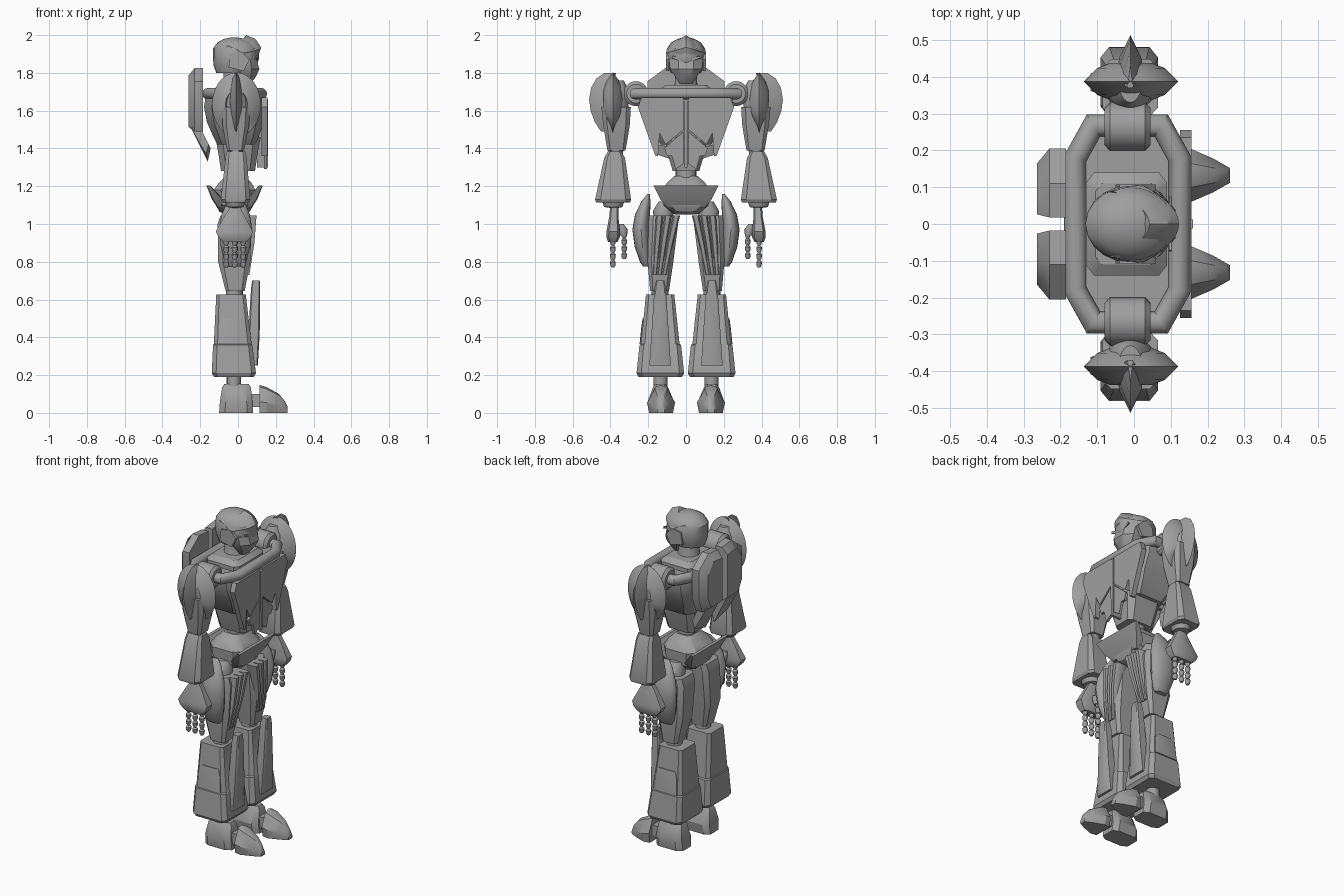
import bpy, bmesh, math
from mathutils import Vector

grey = bpy.data.materials.new("steel_grey")
grey.diffuse_color = (0.35, 0.35, 0.35, 1)


def finish(name, bm, mirror):
    bmesh.ops.remove_doubles(bm, verts=bm.verts, dist=1e-5)
    bmesh.ops.recalc_face_normals(bm, faces=bm.faces)
    me = bpy.data.meshes.new(name)
    bm.to_mesh(me)
    bm.free()
    me.materials.append(grey)
    ob = bpy.data.objects.new(name, me)
    bpy.context.collection.objects.link(ob)
    bpy.ops.object.select_all(action='DESELECT')
    ob.select_set(True)
    bpy.context.view_layer.objects.active = ob
    bpy.ops.object.shade_smooth_by_angle(angle=math.radians(32))
    if mirror:
        m = ob.modifiers.new("mirror", 'MIRROR')
        m.use_axis = (False, True, False)
        m.use_mirror_merge = False
    return ob


def skin(name, rings, mirror=False, closed=False):
    """Join rings of points into a closed skin."""
    bm = bmesh.new()
    vs = [[bm.verts.new(p) for p in r] for r in rings]
    n = len(vs[0])
    pairs = list(zip(vs, vs[1:])) + ([(vs[-1], vs[0])] if closed else [])
    for a, b in pairs:
        for i in range(n):
            j = (i + 1) % n
            bm.faces.new((a[i], a[j], b[j], b[i]))
    if not closed:
        bm.faces.new(vs[0])
        bm.faces.new(vs[-1])
    return finish(name, bm, mirror)


def loft(name, secs, c=0.3, mirror=False, n=20):
    """Stack sections (z, cx, cy, hx, hy); c = corner cut, None = ellipse."""
    if c is None:
        shape = [(math.cos(t * math.tau / n), math.sin(t * math.tau / n)) for t in range(n)]
    else:
        k = 1 - c
        shape = [(1, -k), (1, k), (k, 1), (-k, 1), (-1, k), (-1, -k), (-k, -1), (k, -1)]
    return skin(name, [[(cx + hx * u, cy + hy * v, z) for u, v in shape]
                       for z, cx, cy, hx, hy in secs], mirror)


def prism(name, pts, a, b, axis, mirror=False):
    """Outline in the other two axes, extruded from a to b."""
    f = (lambda p, t: (t, p[0], p[1])) if axis == 'x' else (lambda p, t: (p[0], t, p[1]))
    return skin(name, [[f(p, a) for p in pts], [f(p, b) for p in pts]], mirror)


# head: helmet, face mask, brow crest, eyes, ear discs, neck
loft("helmet", [(1.80, -.03, 0, .085, .08), (1.84, -.015, 0, .115, .10), (1.88, -.01, 0, .122, .105),
                (1.93, -.012, 0, .12, .10), (1.96, -.015, 0, .095, .08), (1.98, -.02, 0, .055, .045),
                (1.987, -.02, 0, .02, .015)], None)
loft("face_mask", [(1.743, .045, 0, .02, .035), (1.78, .045, 0, .05, .058), (1.82, .04, 0, .073, .085),
                   (1.87, .035, 0, .065, .09)], .55)
rings = []
for i in range(-8, 9):
    s = i / 8
    x, y = .122 - .10 * s * s, .106 * s
    top, low = 2.0 - .055 * abs(s), 1.905 - .03 * abs(s)
    rings.append([(x - .08, y * .85, top), (x - .03, y * .96, top - .02), (x, y, low + .03),
                  (x - .01, y, low), (x - .035, y * .9, low), (x - .1, y * .8, top - .03)])
skin("brow_crest", rings)
prism("eye", [(.015, 1.872), (.07, 1.89), (.075, 1.878), (.025, 1.86)], .095, .102, 'x', True)
prism("ear_plate", [(-.05, 1.83), (.03, 1.81), (.06, 1.87), (.02, 1.91), (-.04, 1.9)], .09, .107, 'y', True)
loft("neck", [(1.70, -.02, 0, .075, .075), (1.74, -.02, 0, .06, .06), (1.82, -.02, 0, .055, .055)], None)
loft("neck_base", [(1.66, -.02, 0, .11, .14), (1.71, -.02, 0, .11, .14), (1.735, -.02, 0, .085, .11)], .2)

# shoulder frame tube
ox, oy = .142, .268
path = [(ox, oy - .09), (ox - .05, oy), (-ox + .05, oy), (-ox, oy - .09)]
path += [(-x, -y) for x, y in path]
rings = []
for i, p in enumerate(path):
    a, q, b = (Vector(path[(i + d) % 8]) for d in (-1, 0, 1))
    t = ((q - a).normalized() + (b - q).normalized()).normalized()
    nrm = Vector((t.y, -t.x)) / max(.5, t.dot((b - q).normalized()))
    rings.append([(q.x - .018 + nrm.x * .03 * math.cos(w), q.y + nrm.y * .03 * math.cos(w),
                   1.69 + .03 * math.sin(w)) for w in [k * math.tau / 12 for k in range(12)]])
skin("shoulder_frame", rings, closed=True)

# torso
loft("chest_body", [(1.685, -.02, 0, .15, .25), (1.62, -.02, 0, .16, .25), (1.54, -.015, 0, .15, .21),
                    (1.46, -.01, 0, .12, .165), (1.42, -.01, 0, .10, .13)], .25)
prism("chest_plate", [(.012, 1.67), (.235, 1.67), (.255, 1.62), (.162, 1.36), (.148, 1.36),
                      (.14, 1.48), (.11, 1.42), (.012, 1.50)], .125, .156, 'x', True)
prism("belly_plate", [(.012, 1.49), (.10, 1.415), (.115, 1.40), (.10, 1.36), (.075, 1.36),
                      (.055, 1.29), (.012, 1.32)], .138, .154, 'x', True)
prism("chest_ridge", [(-.012, 1.66), (.012, 1.66), (.008, 1.30), (-.008, 1.30)], .10, .16, 'x')
loft("abdomen", [(1.46, 0, 0, .12, .115), (1.38, 0, 0, .105, .10), (1.28, 0, 0, .09, .07)], .3)
loft("waist", [(1.21, -.01, 0, .055, .055), (1.29, -.01, 0, .055, .055)], None)

# back wings and lower fins
def wing_ring(x, inset):
    return [(x, .018 + inset * .2, 1.815 - inset), (x, .11, 1.825 - inset), (x, .205 - inset, 1.755 - inset),
            (x, .205 - inset, 1.58), (x, .17 - inset, 1.49 + inset * .6), (x, .018 + inset * .2, 1.49 + inset * .6)]
skin("back_wing", [wing_ring(-.185, 0), wing_ring(-.23, 0), wing_ring(-.263, .04)], True)
skin("back_fin", [[(x, y, z) for x, z in s] for y, s in (
    (.04, [(-.25, 1.51), (-.16, 1.33), (-.145, 1.40), (-.20, 1.51)]),
    (.16, [(-.25, 1.51), (-.17, 1.37), (-.155, 1.42), (-.20, 1.51)]))], True)

# shoulder joint drum
skin("shoulder_drum", [[(x, .265 + r * math.cos(k * math.tau / 20), 1.69 + r * math.sin(k * math.tau / 20))
                        for k in range(20)] for x, r in ((-.08, .05), (-.065, .066), (.03, .066), (.045, .05))], True)

# horseshoe shoulder guard with lens-shaped section
rings = []
for i in range(33):
    a = math.radians(-62 + 304 * i / 32)
    e = min(1, .3 + min(i, 32 - i) / 5)
    rings.append([(-.008 + .129 * s * math.cos(a), .387 + y * e, 1.632 + .17 * s * math.sin(a))
                  for s, y in ((1, 0), (.72, .036), (.45, .05), (.3, 0), (.45, -.05), (.72, -.036))])
skin("shoulder_guard", rings, True)
skin("shoulder_fin", [[(-w - .01, .38, z), (-w * .7 - .01, yo - .06, z), (-.01, yo, z),
                       (w * .7 - .01, yo - .06, z), (w - .01, .38, z)] for z, w, yo in (
    (1.80, .010, .43), (1.77, .025, .475), (1.72, .036, .503), (1.66, .042, .513),
    (1.60, .040, .505), (1.54, .03, .483), (1.49, .015, .45))], True)
loft("shoulder_ball", [(1.50, -.01, .37, .04, .045), (1.55, -.01, .37, .065, .065), (1.64, -.01, .375, .07, .07),
                       (1.71, -.01, .375, .06, .07), (1.76, -.01, .38, .03, .05)], None, True)

# arms
loft("upper_arm", [(1.62, -.01, .37, .075, .078), (1.52, -.012, .368, .07, .07),
                   (1.39, -.013, .368, .045, .048)], .3, True)
loft("elbow", [(1.33, -.013, .375, .04, .04), (1.40, -.013, .37, .04, .04)], None, True, 14)
loft("forearm", [(1.385, -.01, .378, .05, .035), (1.35, -.01, .378, .056, .055), (1.13, -.013, .386, .078, .095),
                 (1.115, -.013, .386, .07, .09)], .3, True)
loft("wrist", [(1.06, -.015, .38, .022, .022), (1.085, -.015, .38, .022, .022), (1.09, -.015, .385, .045, .05),
               (1.12, -.015, .385, .055, .06)], None, True, 14)
loft("hand", [(1.09, -.015, .38, .025, .022), (1.04, -.018, .382, .055, .024), (.96, -.02, .385, .098, .036),
              (.93, -.018, .386, .085, .036), (.905, -.016, .387, .062, .025)], .35, True)


def finger(name, x, y, z, length):
    secs = []
    for k in range(4):
        t = z - k * length / 4
        for f, r in ((0, .008), (.25, .016), (.75, .014), (.99, .008)):
            secs.append((t - f * length / 4, x, y, r, r))
    loft(name, secs, None, True, 10)


for x in (-.062, -.018, .028):
    finger("finger", x, .387, .925, .155)
finger("thumb", -.015, .327, .96, .145)
loft("thumb_base", [(.94, -.015, .33, .02, .018), (.97, -.015, .335, .025, .027), (1.0, -.015, .35, .02, .02)],
     None, True, 12)

# pelvis
loft("pelvis", [(1.255, -.015, 0, .05, .06), (1.22, -.015, 0, .085, .10), (1.18, -.018, 0, .11, .125),
                (1.10, -.018, 0, .10, .12), (1.065, -.018, 0, .08, .08), (1.05, -.018, 0, .05, .06)], .35)
for name, s in (("front_skirt", 1), ("rear_skirt", -1)):
    loft(name, [(1.085, -.018 + s * .065, 0, .025, .10), (1.13, -.018 + s * .09, 0, .03, .135),
                (1.205, -.018 + s * .14, 0, .01, .172)], .2)
loft("hip_joint", [(1.02, -.015, .12, .05, .05), (1.07, -.015, .12, .055, .055), (1.12, -.015, .10, .04, .045)],
     None, True, 16)

# thighs
loft("thigh", [(1.045, -.018, .118, .075, .078), (1.0, -.018, .12, .09, .078), (.80, -.02, .135, .085, .068),
               (.645, -.015, .14, .05, .05)], .3, True)
loft("thigh_guard", [(1.16, -.01, .198, .015, .006), (1.12, -.01, .212, .045, .024), (1.05, -.012, .23, .075, .040),
                     (.97, -.013, .238, .088, .046), (.88, -.013, .23, .078, .042), (.80, -.013, .216, .055, .028),
                     (.775, -.013, .21, .04, .018)], None, True)
for y0, y1 in ((.05, .115), (.095, .14), (.14, .165)):
    loft("thigh_rib", [(1.045, .06, y0, .038, .019), (.90, .055, (y0 + y1) / 2, .032, .016),
                       (.73, .03, y1, .03, .011)], .4, True)
loft("knee", [(.61, -.02, .137, .045, .045), (.66, -.018, .138, .045, .045)], None, True, 16)

# shins
loft("shin", [(.627, -.037, .137, .078, .075), (.365, -.028, .136, .10, .102), (.36, -.028, .136, .104, .110),
              (.21, -.022, .136, .117, .126), (.19, -.022, .136, .105, .115)], .2, True)
loft("shin_side_panel", [(.50, -.03, .212, .055, .018), (.46, -.03, .218, .07, .018),
                         (.365, -.028, .232, .078, .014)], .2, True)
loft("shin_front_plate", [(.70, .095, .137, .02, .022), (.66, .093, .137, .024, .030), (.42, .085, .137, .03, .046),
                          (.25, .085, .137, .02, .057)], .25, True)

# feet
loft("ankle", [(.14, -.022, .135, .038, .038), (.195, -.022, .135, .038, .038)], None, True, 16)
loft("heel", [(0, -.01, .133, .09, .06), (.06, -.01, .133, .086, .07), (.135, -.008, .135, .076, .04),
              (.152, -.008, .135, .065, .03)], .35, True)
prism("foot_link", [(.07, .03), (.13, .03), (.13, .10), (.07, .10)], .10, .165, 'y', True)
skin("toe", [[(x, .132 - h * .85, 0), (x, .132 - h, z * .4), (x, .132 - h * .45, z * .93), (x, .132, z),
              (x, .132 + h * .45, z * .93), (x, .132 + h, z * .4), (x, .132 + h * .85, 0)]
             for x, h, z in ((.113, .066, .148), (.15, .074, .137), (.215, .046, .102), (.25, .026, .06),
                             (.261, .02, .035))], True)
